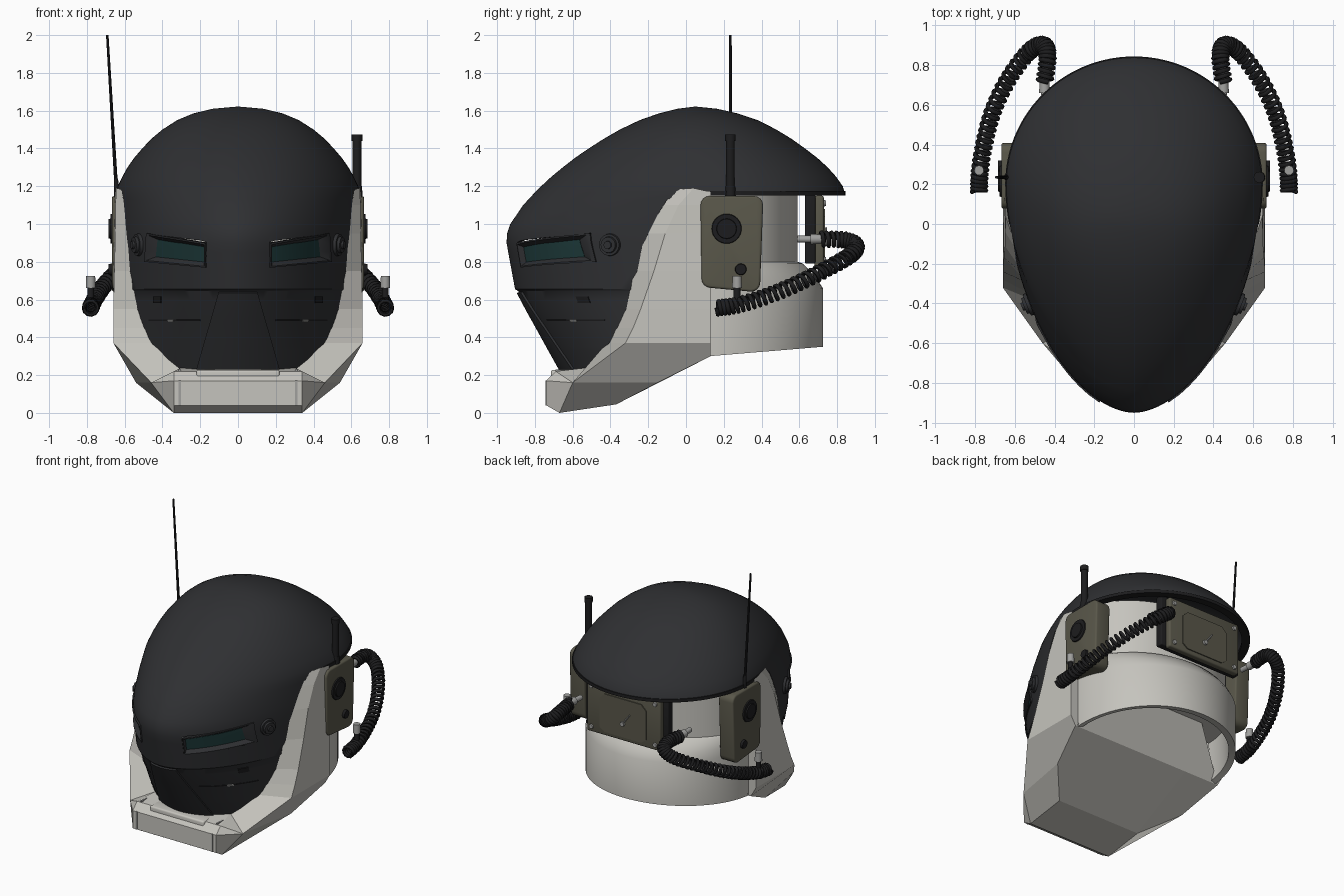
import bpy, bmesh, math
from mathutils import Vector

if "Cube" in bpy.data.objects:
    bpy.data.objects.remove(bpy.data.objects["Cube"])

def mat(name, r, g, b):
    m = bpy.data.materials.new(name)
    m.diffuse_color = (r, g, b, 1)
    m.use_nodes = True
    m.node_tree.nodes["Principled BSDF"].inputs["Base Color"].default_value = m.diffuse_color
    return m

DARK = mat("charcoal", .028, .029, .032)
BLACK = mat("black", .012, .012, .013)
BONE = mat("warm_grey", .56, .55, .51)
OLIVE = mat("olive", .10, .095, .068)
GLASS = mat("teal_glass", .012, .04, .04)
METAL = mat("metal", .35, .35, .34)

def finish(o, angle):
    bpy.ops.object.select_all(action='DESELECT')
    o.select_set(True)
    bpy.context.view_layer.objects.active = o
    bpy.ops.object.convert(target='MESH')
    if angle:
        bpy.ops.object.shade_smooth_by_angle(angle=math.radians(angle))

def add(name, verts, faces, m, mirror=False, bevel=0, solid=0, recalc=True, angle=35, cut=None):
    me = bpy.data.meshes.new(name)
    me.from_pydata([tuple(v) for v in verts], [], faces)
    bm = bmesh.new()
    bm.from_mesh(me)
    bmesh.ops.remove_doubles(bm, verts=bm.verts, dist=1e-5)
    if recalc:
        bmesh.ops.recalc_face_normals(bm, faces=bm.faces)
    bm.to_mesh(me)
    bm.free()
    me.materials.append(m)
    o = bpy.data.objects.new(name, me)
    bpy.context.collection.objects.link(o)
    if mirror:
        o.modifiers.new("mirror", 'MIRROR')
    if bevel:
        b = o.modifiers.new("bevel", 'BEVEL')
        b.width, b.segments = bevel, 3
    if solid:
        s = o.modifiers.new("solid", 'SOLIDIFY')
        s.thickness, s.offset = solid, -1
    if cut:
        c = o.modifiers.new("cut", 'BOOLEAN')
        c.object, c.solver = cut, 'EXACT'
    finish(o, angle)
    return o

def grid(rows, closed=False):
    n, R = len(rows[0]), len(rows)
    f = [(r*n+c, r*n+c+1, (r+1) % R*n+c+1, (r+1) % R*n+c)
         for r in range(R if closed else R-1) for c in range(n-1)]
    return [p for r in rows for p in r], f

BOXF = [(0, 1, 3, 2), (4, 6, 7, 5), (0, 4, 5, 1), (2, 3, 7, 6), (0, 2, 6, 4), (1, 5, 7, 3)]
def box(name, lo, hi, m, **k):
    v = [(x, y, z) for x in (lo[0], hi[0]) for y in (lo[1], hi[1]) for z in (lo[2], hi[2])]
    return add(name, v, BOXF, m, **k)

def prism(name, a, b, m, **k):    # two matching outlines
    n = len(a)
    return add(name, a+b, [tuple(range(n)), tuple(range(n, 2*n))] +
               [(i, (i+1) % n, n+(i+1) % n, n+i) for i in range(n)], m, **k)

def cyl(name, p0, p1, r0, r1, m, n=24, mirror=False):
    p0, p1 = Vector(p0), Vector(p1)
    q = (p1-p0).to_track_quat('Z', 'Y')
    a, b = [[p+q @ Vector((r*math.cos(6.28318*i/n), r*math.sin(6.28318*i/n), 0)) for i in range(n)]
            for p, r in ((p0, r0), (p1, r1))]
    return prism(name, a, b, m, mirror=mirror)

def interp(tab, z, k):
    if z <= tab[0][0]:
        return tab[0][k]
    for a, b in zip(tab, tab[1:]):
        if z <= b[0]:
            return a[k]+(b[k]-a[k])*(z-a[0])/(b[0]-a[0])
    return tab[-1][k]

# shell sections: height, front y, back y, half width
SEC = [(.23, -.66, .84, .64), (.35, -.727, .84, .64), (.45, -.782, .84, .64), (.55, -.838, .84, .64),
       (.645, -.888, .84, .64), (.655, -.905, .84, .645), (.8, -.932, .84, .645), (.9, -.95, .84, .645),
       (.95, -.947, .84, .645), (1, -.93, .84, .645), (1.1, -.862, .84, .645), (1.165, -.802, .84, .645),
       (1.2, -.767, .83, .637), (1.25, -.713, .795, .613), (1.3, -.652, .75, .585), (1.35, -.588, .695, .55),
       (1.4, -.515, .63, .507), (1.45, -.437, .56, .46), (1.5, -.35, .478, .40), (1.55, -.245, .38, .322),
       (1.585, -.145, .275, .238), (1.61, -.045, .165, .135), (1.622, .05, .05, 0)]
EDGE = [(.23, -.52), (.33, -.43), (.45, -.36), (.55, -.3), (.65, -.27), (.73, -.25), (.85, -.24),
        (.95, -.2), (1.05, -.15), (1.13, -.1), (1.165, 0)]

def section(z):
    t = max(0, (z-1.165)/.457)
    return interp(SEC, z, 1), interp(SEC, z, 2), interp(SEC, z, 3), .2-.15*t, 1.81+.19*t

def ring_pt(z, a):
    yf, yb, w, yw, p = section(z)
    c, s = math.cos(a), max(0, math.sin(a))
    if c >= 0:
        return (w*s**(2/p), yw-(yw-yf)*c**(2/p), z)
    return (w*s, yw-(yb-yw)*c, z)

def edge_angle(z):
    yf, _, _, yw, p = section(z)
    return math.acos(((yw-interp(EDGE, z, 1))/(yw-yf))**(p/2))

def surf(x, z, off=0):
    def f(x, z):
        yf, _, w, yw, p = section(z)
        return yw-(yw-yf)*max(0, 1-(abs(x)/w)**p)**(1/p)
    e = .004
    n = Vector(((f(x+e, z)-f(x-e, z))/(2*e), -1, (f(x, z+e)-f(x, z-e))/(2*e))).normalized()
    return Vector((x, f(x, z), z))+n*off, n

def quad_pt(q, u, v):
    a, b, c, d = [Vector(p) for p in q]    # bottom-in, bottom-out, top-out, top-in
    return a.lerp(b, u).lerp(d.lerp(c, u), v)

def patch(name, q, off, thick, m, n=10, k=4):
    rows = [[surf(*quad_pt(q, i/n, j/k), off)[0] for i in range(n+1)] for j in range(k+1)]
    v, f = grid(rows)
    return add(name, v, f, m, mirror=True, solid=thick, recalc=False)

# eye openings
EO = [(.17, .77), (.49, .80), (.48, .95), (.17, .90)]
EI = [(.185, .795), (.455, .825), (.445, .918), (.185, .875)]
cutter = patch("eye_cutter", EO, .06, .14, DARK)
cutter.hide_render = True

# dome and face mask in one shell
N, M = 26, 26
zs = sorted({s[0] for s in SEC} | {e[0] for e in EDGE} | {.28, .4, .5, .6, .75})
verts, faces, start, count = [], [], [], []
ae = edge_angle(1.165)
for z in zs:
    start.append(len(verts))
    a1 = edge_angle(z) if z < 1.165 else ae
    angs = [a1*i/N for i in range(N+1)]
    if z >= 1.165:
        angs += [ae+(math.pi-ae)*i/M for i in range(1, M+1)]
    verts += [ring_pt(z, a) for a in angs]
    count.append(len(angs))
for r in range(len(zs)-1):
    for c in range(min(count[r], count[r+1])-1):
        a, b = start[r]+c, start[r+1]+c
        faces.append((a, a+1, b+1, b))
add("helmet_shell", verts, faces, DARK, mirror=True, solid=.03, recalc=False, angle=32, cut=cutter)
bpy.data.objects.remove(cutter)

# rim under the rear of the dome
rows = []
for s, z in ((1.005, 1.175), (1.005, 1.152), (.92, 1.152), (.92, 1.175)):
    pts = [ring_pt(1.165, ae+(math.pi-ae)*i/30) for i in range(31)]
    rows.append([(x*s, .2+(y-.2)*s, z) for x, y, _ in pts])
v, f = grid(rows, True)
add("dome_rim", v, f, BLACK, mirror=True)

# eye frames, glass and bolts
loop = [(i/6, 0) for i in range(6)] + [(1, i/3) for i in range(3)] + \
       [(1-i/6, 1) for i in range(6)] + [(0, 1-i/3) for i in range(4)]
rows = []
for t, off in ((0, -.04), (0, .008), (.3, .008), (1, -.025)):
    rows.append([surf(*quad_pt(EO, u, w).lerp(quad_pt(EI, u, w), t), off)[0] for u, w in loop])
v, f = grid(rows)
add("eye_frame", v, f, DARK, mirror=True)
patch("eye_glass", EI, -.022, .01, GLASS)
for r, a, b in ((.062, -.02, .015), (.045, .01, .03), (.022, .025, .042)):
    p, n = surf(.525, .89)
    cyl("eye_bolt", p+n*a, p+n*b, r, r*.92, DARK, mirror=True)

# face mask panels
patch("nose_panel", [(0, .235), (.215, .235), (.1, .64), (0, .64)], .012, .02, DARK, k=8)
patch("cheek_port", [(.405, .582), (.445, .582), (.445, .617), (.405, .617)], .006, .012, BLACK)
patch("cheek_groove", [(.2, .487), (.47, .487), (.47, .494), (.2, .494)], .003, .01, BLACK)
patch("cheek_slot", [(.34, .484), (.37, .484), (.37, .494), (.34, .494)], .006, .01, METAL)

# cheek plates, jaw and chin (right half, mirrored)
def tucked(z):    # point just behind the mask edge
    x, y, _ = ring_pt(z, .94*edge_angle(z))
    return (x*.965, .2+(y-.2)*.965, z)
cheek = [[(.622, -.03, 1.185), (.645, .04, 1.19), (.65, .13, 1.17)],
         [tucked(1.1), (.648, -.04, 1.1), (.653, .13, 1.1)],
         [tucked(.95), (.65, -.11, .95), (.655, .13, .95)],
         [tucked(.75), (.655, -.17, .75), (.66, .13, .75)],
         [tucked(.55), (.66, -.24, .55), (.66, .13, .55)],
         [tucked(.45), (.66, -.28, .45), (.66, .13, .45)],
         [tucked(.37), (.66, -.32, .37), (.66, .13, .37)]]
v, f = grid(cheek)
IN, D, C = 18, 19, 20
b = len(v)
F, I, J, G, H, K, P, Q, R, V, G0, H0, K0, P0, Q0, R0, V0, W, W0, S, T = range(b, b+21)
half = [(.46, -.60, .16), (.54, -.15, .16), (.62, .13, .30), (.34, -.67, 0), (.34, -.37, .045), (.34, .13, .30),
        (.34, -.74, .04), (.34, -.74, .17), (.34, -.69, .22), (.30, -.52, .24)]
v += half + [(0, y, z) for _, y, z in half[3:]] + [(.34, .30, .60), (0, .30, .60), (.56, .13, 1.17), (.56, .13, .32)]
f += [(IN, D, F, V), (C, D, F, I, J), (I, F, G, H), (J, I, H, K), (H, G, G0, H0), (K, H, H0, K0),
      (G, P, P0, G0), (P, Q, Q0, P0), (Q, R, R0, Q0), (R, V, V0, R0), (F, V, R), (F, R, Q), (F, Q, P, G),
      (K, K0, W0, W), (J, K, W), (2, 5, 8, 11, 14, 17, C, J, T, S)]
add("jaw", v, f, BONE, mirror=True, angle=0)
box("chin_insert", (-.22, -.715, .17), (.22, -.6, .228), BONE, bevel=.012)
for y0, y1, z0, z1 in ((-.744, -.735, .04, .172), (-.69, -.62, .21, .23)):
    box("chin_seam", (.303, y0, z0), (.315, y1, z1), METAL, mirror=True)

# rear collar with neck wall and inner cap
rows = []
for rx, ry, z0, z1 in ((.0, .0, .60, .60), (.55, .54, .6, .6), (.56, .55, .31, .36), (.60, .605, .30, .35),
                       (.60, .605, .66, .66), (.595, .565, .72, .72), (.585, .50, .79, .79), (.58, .47, .80, .80),
                       (.58, .47, 1.2, 1.2)):
    rows.append([(rx*math.cos(t), .12+ry*math.sin(t), z0+(z1-z0)*math.sin(t))
                 for t in [math.pi/2*i/24 for i in range(25)]])
v, f = grid(rows)
add("rear_collar", v, f, BONE, mirror=True)

# rear equipment box
box("rear_box_mount", (-.335, .63, .79), (.335, .685, 1.17), BLACK, bevel=.008)
box("rear_box", (-.30, .68, .77), (.30, .73, 1.15), OLIVE, bevel=.012)
octa = [(-.19, .83), (-.15, .80), (.15, .80), (.19, .83), (.19, 1.04), (.15, 1.08), (-.15, 1.08), (-.19, 1.04)]
prism("rear_dial", [(x, .72, z) for x, z in octa], [(x, .737, z) for x, z in octa], OLIVE)
cyl("dial_needle", (.0, .742, .90), (-.06, .742, .98), .007, .005, METAL, 8)
cyl("dial_hub", (0, .735, .90), (0, .750, .90), .018, .016, METAL, 12)
for z in (.81, 1.11):
    cyl("rear_box_bolt", (.26, .725, z), (.26, .740, z), .018, .015, METAL, 12, True)

# ear radios: rounded slabs, narrower at the bottom
side = []
for cy, cz, a0 in ((.36, 1.10, 0), (.125, 1.10, 90), (.13, .71, 180), (.345, .69, 270)):
    side += [(cy+.048*math.cos(math.radians(a0+i*22.5)), cz+.048*math.sin(math.radians(a0+i*22.5)))
             for i in range(5)]
prism("ear_radio", [(.55, y, z) for y, z in side], [(.668, y, z) for y, z in side], OLIVE, mirror=True, bevel=.012)
for r, a, c in ((.082, .66, .676), (.055, .67, .685)):
    cyl("ear_speaker", (a, .215, .975), (c, .215, .975), r, r*.93, BLACK, 32, True)
cyl("ear_knob", (.66, .29, .76), (.685, .29, .76), .032, .028, BLACK, 20, True)

# antennas
cyl("whip_base", (-.64, .235, 1.12), (-.646, .235, 1.24), .016, .011, BLACK, 12)
cyl("whip_antenna", (-.645, .235, 1.2), (-.692, .235, 2.0), .010, .007, BLACK, 10)
cyl("stub_base", (.63, .235, 1.12), (.63, .235, 1.2), .032, .026, BLACK, 20)
cyl("stub_antenna", (.63, .235, 1.15), (.63, .235, 1.45), .023, .023, BLACK, 20)
cyl("stub_cap", (.63, .235, 1.44), (.63, .235, 1.475), .028, .028, BLACK, 20)

# coiled cables and fittings
path = [Vector(p) for p in ((.78, .16, .555), (.775, .27, .57), (.75, .42, .615), (.705, .58, .68), (.625, .74, .76),
                            (.525, .87, .835), (.455, .90, .885), (.435, .84, .915), (.45, .71, .92))]
fine = []
ext = [2*path[0]-path[1]]+path+[2*path[-1]-path[-2]]
for a, p, q, d in zip(ext, ext[1:], ext[2:], ext[3:]):
    for i in range(60):
        t = i/60
        fine.append(.5*(2*p+(q-a)*t+(2*a-5*p+4*q-d)*t*t+(3*p-a-3*q+d)*t**3))
cu = bpy.data.curves.new("coiled_cable", 'CURVE')
cu.dimensions, cu.bevel_depth, cu.bevel_resolution = '3D', .0115, 1
sp = cu.splines.new('POLY')
sp.points.add(len(fine)-2)
for i, p in enumerate(fine[:-1]):
    d = (fine[i+1]-p).normalized()
    u = d.cross(Vector((0, 0, 1))).normalized()
    w, ang = d.cross(u), 2*math.pi*i/len(fine)*42
    sp.points[i].co = (*(p+.036*(u*math.cos(ang)+w*math.sin(ang))), 1)
cu.materials.append(BLACK)
cable = bpy.data.objects.new("coiled_cable", cu)
bpy.context.collection.objects.link(cable)
cable.modifiers.new("mirror", 'MIRROR')
finish(cable, 60)
cyl("cable_fitting", (.78, .27, .66), (.78, .27, .725), .026, .024, METAL, 16, True)
cyl("cable_plug", (.78, .27, .58), (.78, .27, .67), .018, .018, BLACK, 16, True)
cyl("rear_fitting", (.45, .66, .92), (.45, .72, .92), .028, .024, METAL, 16, True)
cyl("rear_plug", (.445, .59, .92), (.45, .67, .92), .018, .018, METAL, 16, True)
